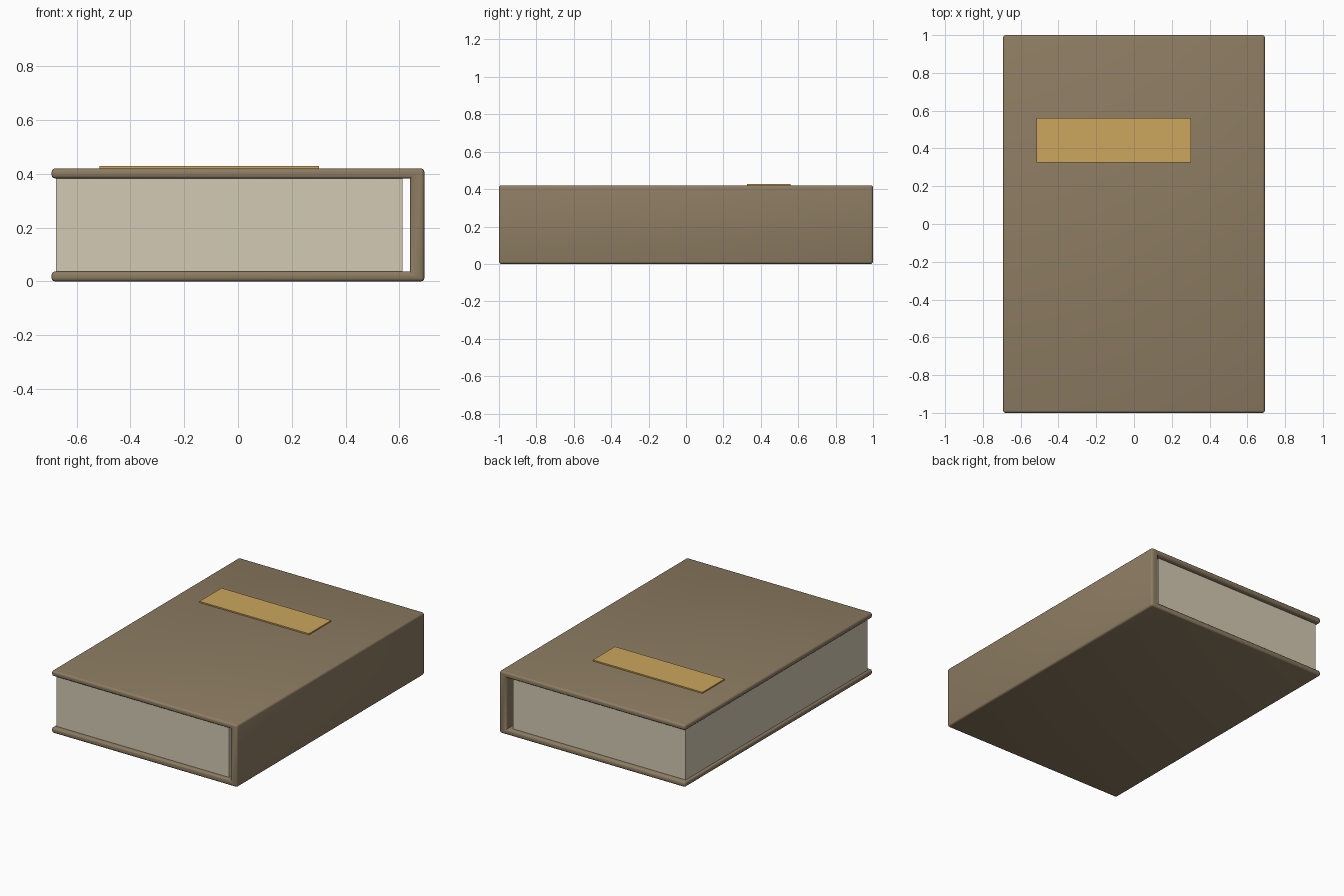
import bpy, bmesh, math

if "Cube" in bpy.data.objects:
    bpy.data.objects.remove(bpy.data.objects["Cube"])


def material(name, colour):
    m = bpy.data.materials.new(name)
    m.diffuse_color = (*colour, 1)
    m.use_nodes = True
    m.node_tree.nodes["Principled BSDF"].inputs["Base Color"].default_value = m.diffuse_color
    return m


def add_object(name, bm, mat):
    me = bpy.data.meshes.new(name)
    bmesh.ops.recalc_face_normals(bm, faces=bm.faces)
    bm.to_mesh(me)
    bm.free()
    ob = bpy.data.objects.new(name, me)
    bpy.context.collection.objects.link(ob)
    me.materials.append(mat)
    return ob


def extrude_profile(points, y0, y1):
    """Closed x/z outline swept from y0 to y1."""
    bm = bmesh.new()
    face = bm.faces.new([bm.verts.new((x, y0, z)) for x, z in points])
    new = bmesh.ops.extrude_face_region(bm, geom=[face])["geom"]
    bmesh.ops.translate(bm, vec=(0, y1 - y0, 0),
                        verts=[v for v in new if isinstance(v, bmesh.types.BMVert)])
    bmesh.ops.recalc_face_normals(bm, faces=bm.faces)
    return bm


def box(name, x0, x1, y0, y1, z0, z1, mat):
    bm = extrude_profile([(x0, z0), (x1, z0), (x1, z1), (x0, z1)], y0, y1)
    return add_object(name, bm, mat)


leather = material("brown cover", (0.266, 0.202, 0.122))
paper = material("cream paper", (0.658, 0.591, 0.456))
gold = material("gold label", (0.604, 0.381, 0.109))

# Cover: two boards joined by a spine, open on the other three sides
W, H, T, S = 0.693, 0.42, 0.037, 0.64
bm = extrude_profile([(-W, 0), (W, 0), (W, H), (-W, H),
                      (-W, H - T), (S, H - T), (S, T), (-W, T)], -1, 1)
# Round every outer edge, leaving the inner spine corners crisp
bmesh.ops.bevel(bm, geom=[e for e in bm.edges if e.is_convex], offset=0.013,
                offset_type='OFFSET', segments=3, profile=0.5,
                affect='EDGES', clamp_overlap=True)
cover = add_object("cover", bm, leather)
bpy.context.view_layer.objects.active = cover
cover.select_set(True)
bpy.ops.object.shade_smooth_by_angle(angle=math.radians(40))
cover.select_set(False)

# Page block, with a small gap before the spine
box("pages", -0.677, 0.611, -0.97, 0.97, T - 0.005, H - T + 0.005, paper)

# Raised title plate on the front board
box("title_plate", -0.515, 0.302, 0.325, 0.56, H - 0.001, H + 0.0085, gold)
